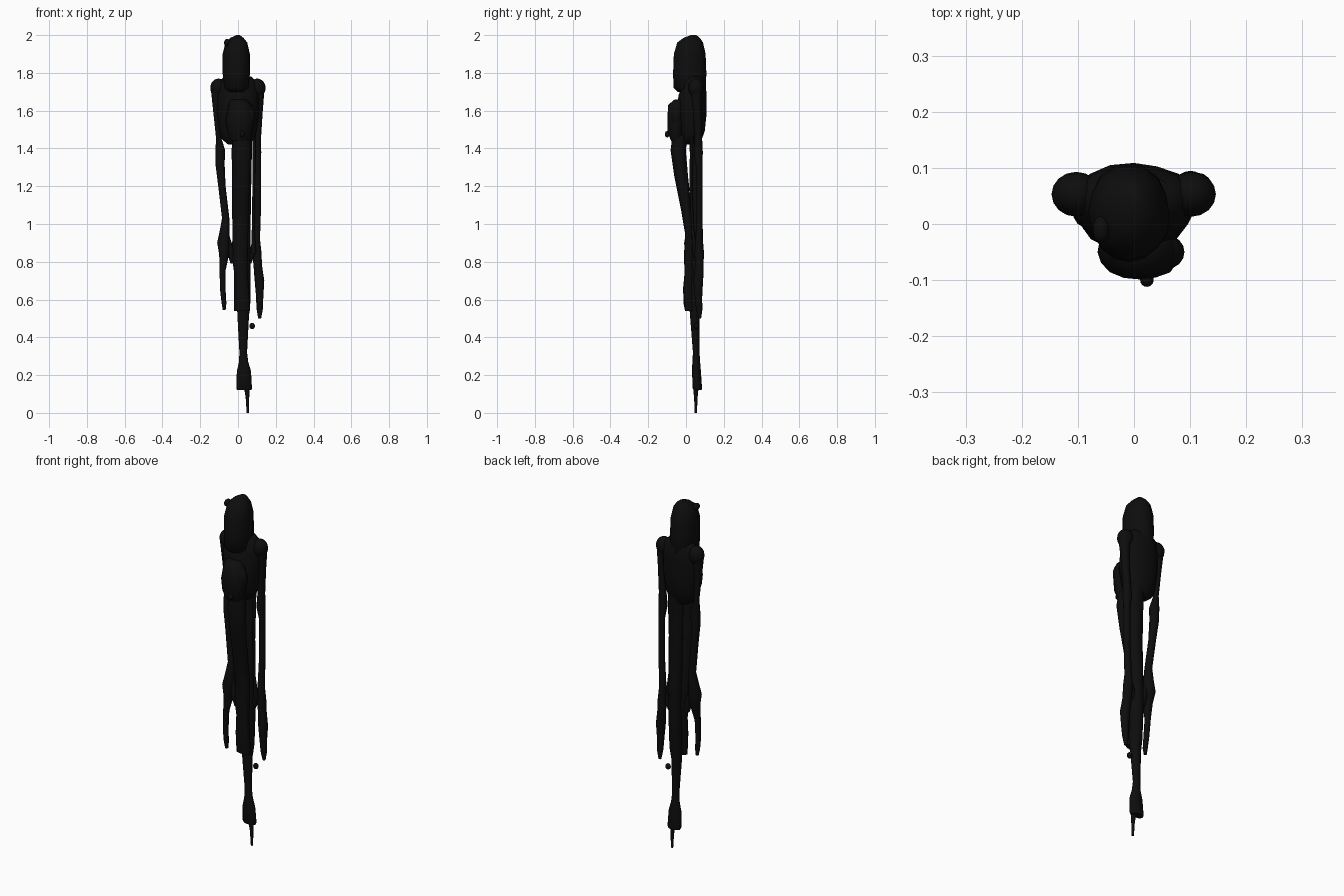
import bpy, bmesh, math, random
from mathutils import Vector

random.seed(4)
UNIT = 0.01
SIDES = 16

cube = bpy.data.objects.get("Cube")
if cube:
    bpy.data.objects.remove(cube, do_unlink=True)

black = bpy.data.materials.new("soot black")
black.use_nodes = True
colour = (0.004, 0.004, 0.004, 1)
black.diffuse_color = colour
black.node_tree.nodes["Principled BSDF"].inputs["Base Color"].default_value = colour


def finish(name, bm):
    """Turn a bmesh into a smooth shaded object."""
    bmesh.ops.recalc_face_normals(bm, faces=bm.faces)
    mesh = bpy.data.meshes.new(name)
    bm.to_mesh(mesh)
    bm.free()
    mesh.materials.append(black)
    obj = bpy.data.objects.new(name, mesh)
    bpy.context.collection.objects.link(obj)
    bpy.ops.object.select_all(action='DESELECT')
    obj.select_set(True)
    bpy.context.view_layer.objects.active = obj
    bpy.ops.object.shade_smooth_by_angle(angle=math.radians(50))
    return obj


def loft(name, rings, folds=0.0):
    """Join horizontal ovals (x, y, z, x radius, y radius); folds give vertical drapery."""
    bm = bmesh.new()
    fold = [1 + random.uniform(-folds, folds) for _ in range(SIDES)]
    loops = []
    for x, y, z, rx, ry in rings:
        loop = []
        for i in range(SIDES):
            a = math.tau * i / SIDES
            p = Vector((x + rx * fold[i] * math.cos(a), y + ry * fold[i] * math.sin(a), z))
            loop.append(bm.verts.new(p * UNIT))
        loops.append(loop)
    for upper, lower in zip(loops, loops[1:]):
        for i in range(SIDES):
            j = (i + 1) % SIDES
            bm.faces.new((upper[i], upper[j], lower[j], lower[i]))
    bm.faces.new(loops[0])
    bm.faces.new(loops[-1])
    return finish(name, bm)


def limb(name, points, folds=0.04):
    """Round limb from (x, y, z, radius) points."""
    return loft(name, [(x, y, z, r, r) for x, y, z, r in points], folds)


def blob(name, centre, radii):
    """Oval lump."""
    bm = bmesh.new()
    bmesh.ops.create_uvsphere(bm, u_segments=SIDES, v_segments=10, radius=1)
    for v in bm.verts:
        v.co = Vector(c + p * r for c, p, r in zip(centre, v.co, radii)) * UNIT
    return finish(name, bm)


# Hooded head
loft("hood", [
    (0, 4, 200, 1, 1.5), (-0.5, 3, 198.5, 3.5, 4.5), (-0.8, 2.2, 196, 5.8, 7),
    (-0.8, 2, 190, 7.2, 8.6), (-0.8, 2, 180, 7.2, 9), (-0.8, 2, 172, 6.8, 8.8),
    (-0.8, 2.5, 170, 5.5, 7)], 0.03)
blob("hood_corner", (-5.8, -1, 196), (1.6, 2.5, 2))

# Cloaked torso and chest bundle
loft("torso", [
    (0, 4.5, 178, 7, 4.5), (0, 4.5, 175, 10, 6), (0, 3.5, 168, 11, 7.5),
    (0, 3, 158, 10.8, 8), (0, 3, 149, 9.5, 7), (0, 3, 145, 8.5, 5.5), (0, 3, 142, 5, 4)], 0.04)
loft("chest_bundle", [
    (0, -4, 166, 4, 2), (1, -5, 163, 6, 4.6), (1, -5, 155, 7.5, 5),
    (1, -5.5, 149, 6.5, 4.5), (1, -5, 144, 5, 3)], 0.04)
blob("chest_side_lump", (5.8, -5, 157), (3.2, 3, 6))
blob("chest_knot", (2.3, -10, 147.5), (1.2, 1.2, 1.7))

# Shoulders
for name, x in (("right_shoulder", -10.3), ("left_shoulder", 10.2)):
    blob(name, (x, 5.3, 172), (4.4, 4, 5))

# Arms
limb("left_arm", [
    (11, 5.5, 172, 3.2), (11, 6, 160, 2.2), (10.3, 6.5, 146, 2), (10, 6.5, 138, 2.4),
    (10.6, 7, 130, 1.7), (10.6, 7, 110, 1.7), (9.8, 7, 92, 1.9), (10, 7, 85, 2.5),
    (10.5, 7, 78, 2.3), (11.4, 6.5, 70, 2.6), (11.5, 6.5, 62, 2), (11.5, 7, 55, 1.7),
    (11.5, 7.2, 50, 0.8)])
limb("left_hanging_strip", [
    (8.5, 3, 146, 0.9), (8.3, 2.6, 120, 0.7), (8, 3.5, 98, 0.7), (8.2, 5, 84, 1.4)])
limb("right_arm", [
    (-11.3, 5, 172, 3.2), (-11.2, 5, 160, 2), (-10.3, 5, 146, 1.4), (-9.3, 4.8, 139, 2.6),
    (-9.5, 4.6, 132, 2.5), (-8.5, 4.2, 120, 2), (-6.5, 3.5, 103, 2), (-7, 3, 97, 2.6),
    (-7.6, 2.5, 90, 3.5), (-7.3, 2, 84, 2.7), (-8.2, 1, 75, 1.6), (-8, 0.2, 65, 1.5),
    (-7.4, 0, 58, 1.3), (-7.3, 0.2, 54.5, 0.8)])

# Webs tying the hands to the legs
limb("right_web", [(-5.5, 2.5, 93, 1.2), (-4, 2.5, 86, 2.2), (-2.5, 2.8, 79, 1.5)])
limb("left_web", [(7.5, 6.5, 88, 0.8), (7, 6, 84, 2), (6, 6, 79, 1)])

# Legs
loft("front_leg", [
    (2, -3, 147, 4.5, 4), (2, -4, 139, 5.2, 4), (1.8, -2.4, 125, 4.7, 3.6),
    (1.5, 0.2, 108, 4.4, 2.8), (1.4, 2.3, 95, 4.2, 2.7), (1.2, 2.2, 82, 4.2, 3.2),
    (1.6, 2, 75, 3.6, 2.6), (2, 1.5, 65, 4, 3), (2.3, 2, 54, 4.3, 2.5)], 0.05)
loft("back_leg", [
    (2.8, 5, 147, 4.6, 3.4), (3, 5, 135, 4.3, 2.8), (3, 5, 115, 3.9, 2.5),
    (3, 5.5, 95, 3.6, 3.4), (3, 6, 78, 3.6, 3.2), (3, 5, 58, 3.5, 3.3),
    (2.8, 4.6, 51, 3, 2.4), (2.8, 5.4, 32, 2, 1.7), (3, 5.4, 27, 2.4, 2),
    (3.2, 5.5, 22, 3.7, 2.3), (3.3, 6, 13, 4.1, 2.4), (3.3, 6.2, 12, 3.6, 2)], 0.05)
limb("foot_spike", [(4.6, 5.2, 15, 1.6), (5, 5.2, 8, 0.9), (5.2, 5.2, 0, 0.6)])

# Loose scrap beside the shin
blob("loose_scrap", (7.5, 5.5, 46), (1.5, 1.3, 1.7))
